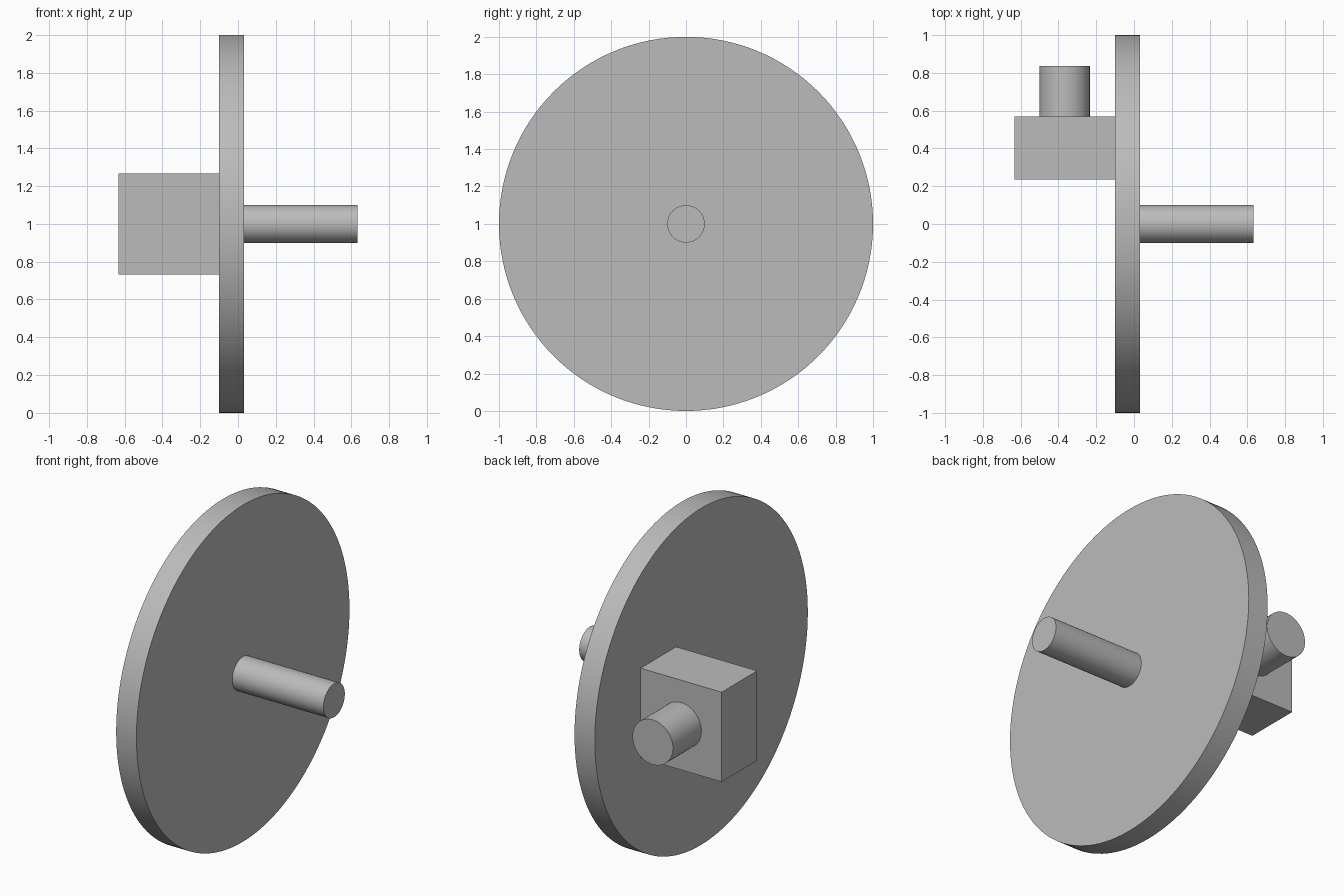
import bpy
import math

default = bpy.data.objects.get("Cube")
if default:
    bpy.data.objects.remove(default, do_unlink=True)

# Single plain grey finish
grey = bpy.data.materials.new("plain_grey")
grey.use_nodes = True
colour = (0.5, 0.5, 0.5, 1)
grey.diffuse_color = colour
grey.node_tree.nodes["Principled BSDF"].inputs["Base Color"].default_value = colour

ALONG_X = (0, math.pi / 2, 0)
ALONG_Y = (-math.pi / 2, 0, 0)


def finish(name):
    obj = bpy.context.object
    obj.name = name
    obj.data.materials.append(grey)
    return obj


def rod(name, radius, length, centre, rotation, sides=64):
    bpy.ops.mesh.primitive_cylinder_add(vertices=sides, radius=radius, depth=length,
                                        location=centre, rotation=rotation)
    bpy.ops.object.shade_smooth_by_angle(angle=math.radians(30))
    return finish(name)


# Large upright disc
rod("disc", 1.0, 0.133, (-0.034, 0, 1), ALONG_X, sides=128)

# Axle from the centre of the disc
rod("axle", 0.1, 0.6, (0.332, 0, 1), ALONG_X)

# Off-centre block on the other face
bpy.ops.mesh.primitive_cube_add(size=1, location=(-0.367, 0.403, 1))
block = finish("crank_block")
block.scale = (0.533, 0.333, 0.533)

# Stub pin at the back of the block
rod("crank_pin", 0.133, 0.267, (-0.367, 0.703, 1), ALONG_Y)
